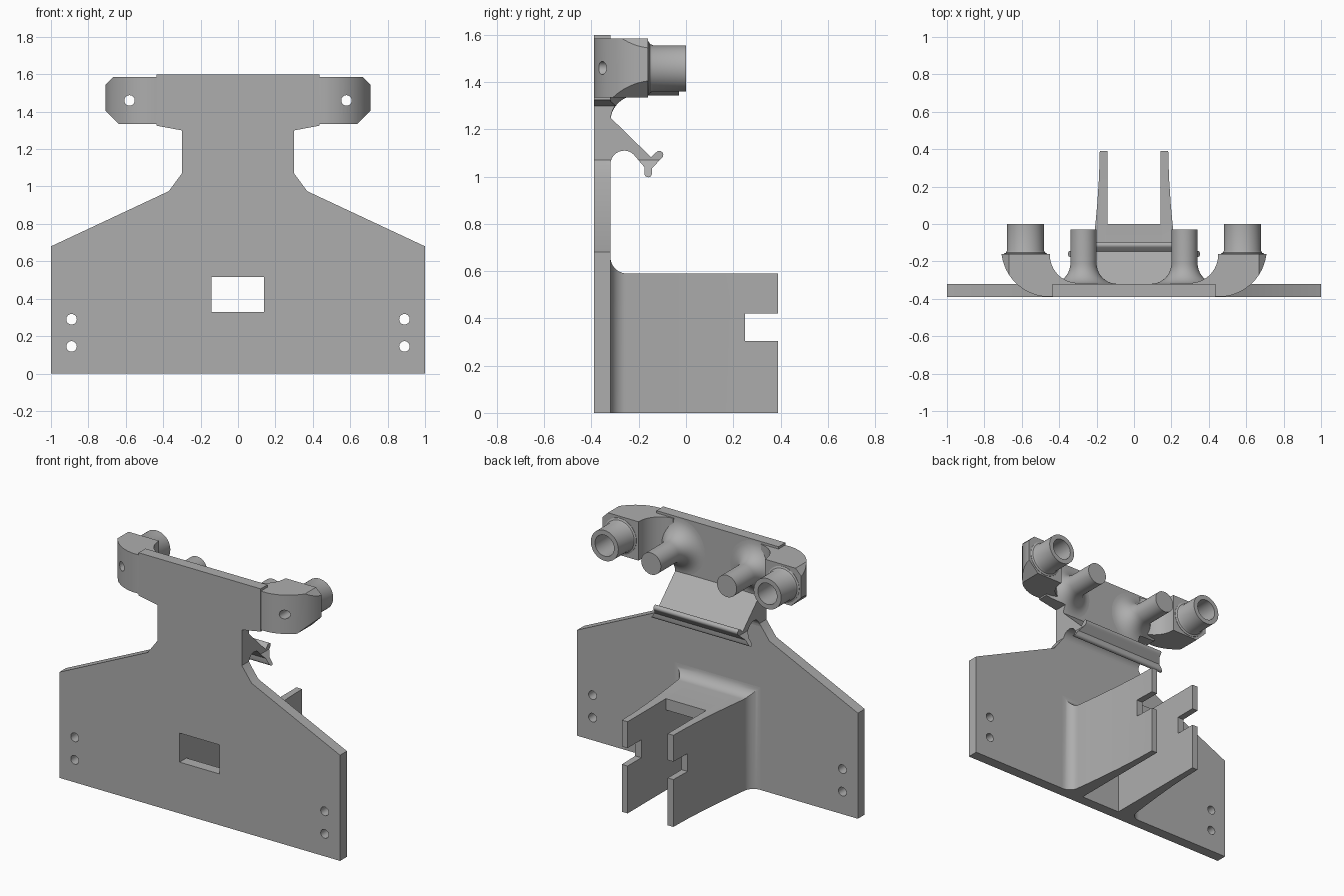
import bpy, bmesh, math
from mathutils import Vector, Matrix

if "Cube" in bpy.data.objects:
    bpy.data.objects.remove(bpy.data.objects["Cube"])

grey = bpy.data.materials.new("plain_grey")
grey.use_nodes = True
GREY = (0.42, 0.42, 0.42, 1)
grey.diffuse_color = GREY
grey.node_tree.nodes["Principled BSDF"].inputs["Base Color"].default_value = GREY


def finish(name, bm):
    """Turn a bmesh into a grey object."""
    bmesh.ops.remove_doubles(bm, verts=bm.verts, dist=1e-5)
    bmesh.ops.recalc_face_normals(bm, faces=bm.faces)
    mesh = bpy.data.meshes.new(name)
    bm.to_mesh(mesh)
    bm.free()
    mesh.materials.append(grey)
    ob = bpy.data.objects.new(name, mesh)
    bpy.context.collection.objects.link(ob)
    return ob


def prism(name, pts, axis, lo, hi):
    """Extrude a 2D outline along an axis."""
    place = {"x": lambda u, v: (lo, u, v),
             "y": lambda u, v: (u, lo, v),
             "z": lambda u, v: (u, v, lo)}[axis]
    step = Vector([(hi - lo) * (axis == a) for a in "xyz"])
    bm = bmesh.new()
    face = bm.faces.new([bm.verts.new(place(u, v)) for u, v in pts])
    out = bmesh.ops.extrude_face_region(bm, geom=[face], use_keep_orig=True)
    verts = [g for g in out["geom"] if isinstance(g, bmesh.types.BMVert)]
    bmesh.ops.translate(bm, verts=verts, vec=step)
    return finish(name, bm)


def box(name, x0, x1, y0, y1, z0, z1):
    return prism(name, [(x0, y0), (x1, y0), (x1, y1), (x0, y1)], "z", z0, z1)


def lathe(name, profile, x, z, steps=40):
    """Spin a (radius, y) profile about a line parallel to y."""
    bm = bmesh.new()
    vs = [bm.verts.new((x + r, y, z)) for r, y in profile]
    edges = [bm.edges.new(p) for p in zip(vs, vs[1:])]
    bmesh.ops.spin(bm, geom=vs + edges, cent=(x, 0, z), axis=(0, 1, 0),
                   angle=math.tau, steps=steps)
    return finish(name, bm)


def rod(name, r, x, z, y0, y1):
    return lathe(name, [(0, y0), (r, y0), (r, y1), (0, y1)], x, z)


def combine(ob, other, op):
    """Apply a boolean and discard the helper."""
    mod = ob.modifiers.new(op, "BOOLEAN")
    mod.operation, mod.solver, mod.object = op, "EXACT", other
    bpy.context.view_layer.objects.active = ob
    bpy.ops.object.modifier_apply(modifier=mod.name)
    bpy.data.objects.remove(other)


def arc(cx, cy, r, a0, a1, n=10):
    angles = [math.radians(a0 + (a1 - a0) * i / n) for i in range(n + 1)]
    return [(cx + r * math.cos(a), cy + r * math.sin(a)) for a in angles]


# Outline shared by the plate and the parts trimmed to it
half = [(1, 0), (1, 0.68), (0.37, 0.975), (0.3, 1.07), (0.3, 1.3),
        (0.435, 1.325), (0.435, 1.6)]
outline = half + [(-x, z) for x, z in reversed(half)]
FRONT, BACK = -0.39, -0.32
ROOT = BACK - 0.02
parts = []

# Main plate with its window and screw holes
plate = prism("main_plate", outline, "y", FRONT, BACK)
combine(plate, box("window_cut", -0.143, 0.14, -0.5, 0, 0.33, 0.517), "DIFFERENCE")
for x in (-0.89, 0.89):
    for z in (0.145, 0.29):
        combine(plate, rod("hole_cut", 0.028, x, z, -0.5, 0), "DIFFERENCE")
parts.append(plate)

# Forked clip under the head, trimmed to the neck
clip_profile = ([(ROOT, 1.25), (BACK, 1.25), (-0.148, 1.082)]
                + arc(-0.113, 1.092, 0.017, 135, -45, 8)
                + [(-0.143, 1.037)]
                + arc(-0.16, 1.013, 0.016, 0, -180, 8)
                + [(-0.176, 1.04)]
                + arc(-0.262, 1.052, 0.058, 45, 180) + [(ROOT, 1.052)])
clip = prism("forked_clip", clip_profile, "x", -0.45, 0.45)
combine(clip, prism("trim", outline, "y", -0.6, 0.3), "INTERSECT")
parts.append(clip)

# Bridge joining the two bracket arms, with a fillet at the plate
bridge_profile = ([(ROOT, 0.517), (0, 0.517), (0, 0.59)]
                  + arc(-0.25, 0.66, 0.07, 270, 180) + [(ROOT, 0.66)])
parts.append(prism("bracket_bridge", bridge_profile, "x", -0.15, 0.15))

for s, side in ((1, "left"), (-1, "right")):
    # Bracket arm: flared in plan, trimmed to the side profile
    plan = ([(0.143, ROOT), (0.143, 0.39), (0.183, 0.39), (0.187, 0.25),
             (0.197, 0.1), (0.211, -0.05), (0.226, -0.18)]
            + arc(0.305, -0.25, 0.07, 180, 270) + [(0.305, ROOT)])
    arm = prism(side + "_bracket_arm", [(s * x, y) for x, y in plan], "z", 0, 0.8)
    side_profile = ([(-0.5, 0), (0.5, 0), (0.5, 0.59)]
                    + arc(-0.25, 0.66, 0.07, 270, 180) + [(-0.5, 0.66)])
    combine(arm, prism("trim", side_profile, "x", -0.6, 0.6), "INTERSECT")
    combine(arm, box("slot_cut", -0.5, 0.5, 0.25, 0.5, 0.305, 0.42), "DIFFERENCE")
    parts.append(arm)

    # Curved head arm with chamfered end
    plan = ([(0.4, FRONT + 0.002), (0.45, FRONT + 0.002)]
            + arc(0.45, -0.13, 0.26, -84, -6, 16)
            + [(0.708, -0.16), (0.45, -0.16)]
            + arc(0.3, -0.165, 0.15, 0, -85, 12) + [(0.3, ROOT)])
    head = prism(side + "_head_arm", [(s * x, y) for x, y in plan], "z", 1.335, 1.585)
    face = [(0.2, 1.2), (0.36, 1.335), (0.638, 1.335), (0.708, 1.405),
            (0.708, 1.545), (0.668, 1.585), (0.2, 1.7)]
    combine(head, prism("trim", [(s * x, z) for x, z in face], "y", -1, 1), "INTERSECT")
    combine(head, rod("hole_cut", 0.028, s * 0.58, 1.46, -0.6, 0.2), "DIFFERENCE")
    combine(head, rod("bore_cut", 0.068, s * 0.58, 1.46, -0.2, 0.2), "DIFFERENCE")
    parts.append(head)

    # Hollow socket on the head arm
    socket = [(0.068, -0.17), (0.115, -0.17), (0.115, -0.158), (0.104, -0.153),
              (0.098, -0.14), (0.098, 0), (0.068, 0), (0.068, -0.17)]
    parts.append(lathe(side + "_socket", socket, s * 0.58, 1.458))

    # Solid peg with a wide flared root, trimmed to the plate outline
    peg_profile = ([(0, ROOT), (0.18, ROOT)]
                   + arc(0.18, -0.21, 0.11, 270, 180) + [(0.07, -0.03), (0, -0.03)])
    peg = lathe(side + "_peg", peg_profile, s * 0.27, 1.413)
    combine(peg, prism("trim", outline, "y", -0.6, 0.3), "INTERSECT")
    parts.append(peg)

# Smooth curved walls, keep hard edges
bpy.ops.object.select_all(action="DESELECT")
for ob in parts:
    ob.select_set(True)
bpy.context.view_layer.objects.active = plate
bpy.ops.object.shade_smooth_by_angle(angle=math.radians(30))
